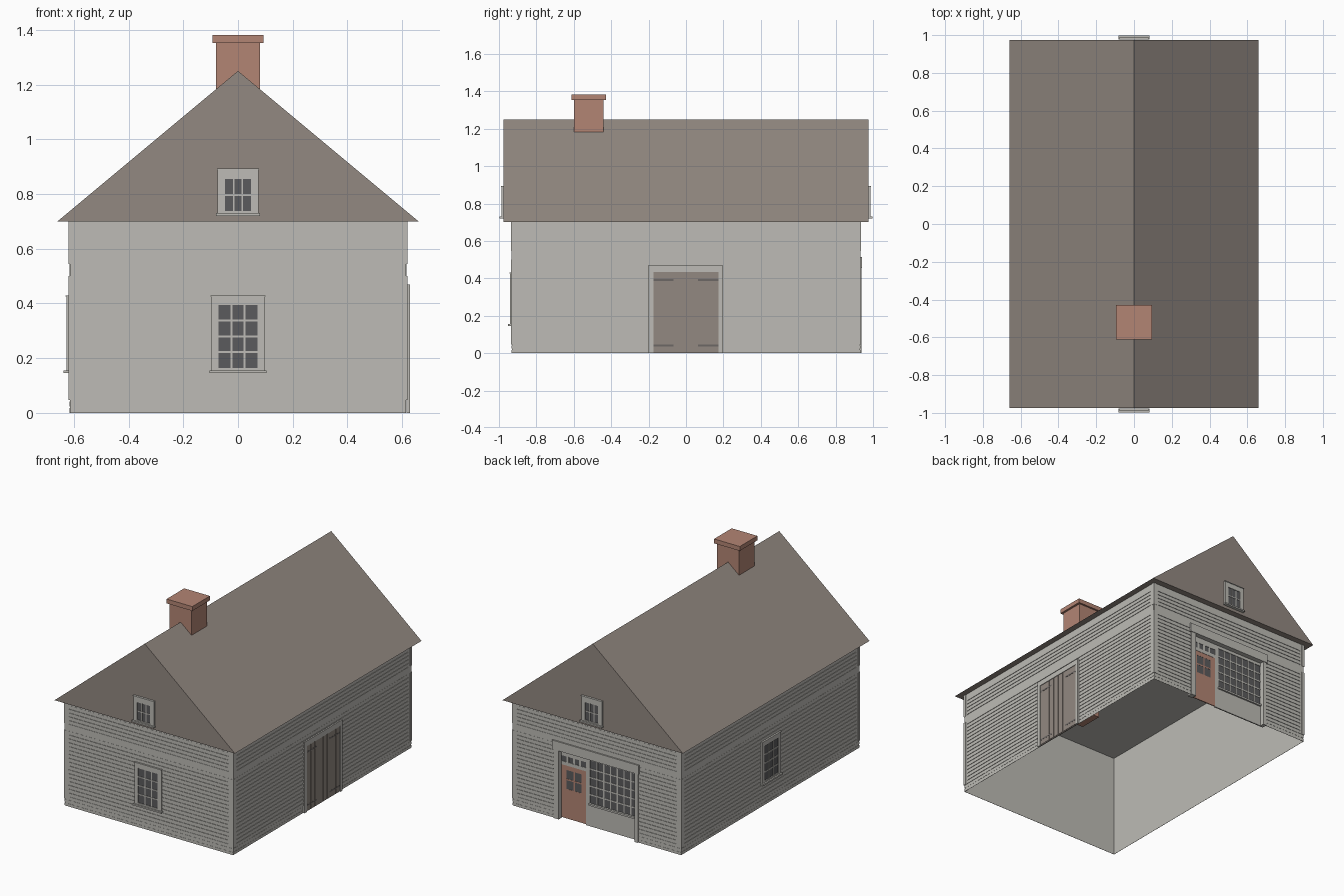
import bpy, bmesh, math
from mathutils import Matrix, Vector

cube = bpy.data.objects.get("Cube")
if cube:
    bpy.data.objects.remove(cube, do_unlink=True)


def material(name, rgb):
    m = bpy.data.materials.new(name)
    m.use_nodes = True
    m.diffuse_color = (*rgb, 1)
    m.node_tree.nodes["Principled BSDF"].inputs["Base Color"].default_value = (*rgb, 1)
    return m


GREY = material("grey paint", (0.51, 0.50, 0.465))
ROOF = material("brown shingle", (0.29, 0.25, 0.22))
BRICK = material("brick red", (0.45, 0.235, 0.175))
GLASS = material("dark glass", (0.105, 0.105, 0.11))
IRON = material("dark iron", (0.15, 0.135, 0.13))

# Half sizes of the wall shell
HX, HY, EAVE = 0.615, 0.93, 0.70
# Each wall: turn about z, distance from the centre, half width
WALLS = {"front": (0, HY, HX), "right": (90, HX, HY),
         "back": (180, HY, HX), "left": (270, HX, HY)}
# Shopfront opening: u0, u1, top
OPENING = {"back": (-0.287, 0.287, 0.465)}


def finish(name, bm, mat):
    bmesh.ops.recalc_face_normals(bm, faces=bm.faces)
    me = bpy.data.meshes.new(name)
    bm.to_mesh(me)
    bm.free()
    me.materials.append(mat)
    ob = bpy.data.objects.new(name, me)
    bpy.context.scene.collection.objects.link(ob)
    return ob


def add_box(bm, lo, hi, matrix=Matrix()):
    lo, hi = Vector(lo), Vector(hi)
    scale = Matrix.Diagonal((*(hi - lo), 1))
    bmesh.ops.create_cube(bm, size=1, matrix=matrix @ Matrix.Translation((lo + hi) / 2) @ scale)


def wall_matrix(wall, out=0):
    turn, dist, _ = WALLS[wall]
    return Matrix.Rotation(math.radians(turn), 4, 'Z') @ Matrix.Translation((0, -dist - out, 0))


def plates(name, wall, mat, depth, rects, out=0.0):
    """Boxes lying just clear of a wall; each rect is u0, u1, z0, z1."""
    bm = bmesh.new()
    for u0, u1, z0, z1 in rects:
        add_box(bm, (u0, -depth, z0), (u1, -0.0008, z1), wall_matrix(wall, out))
    return finish(name, bm, mat)


def border(u0, u1, z0, z1, side, top, bottom):
    return [(u0, u0 + side, z0, z1), (u1 - side, u1, z0, z1),
            (u0 + side, u1 - side, z1 - top, z1), (u0 + side, u1 - side, z0, z0 + bottom)]


def bars(u0, u1, z0, z1, cols, rows, w):
    """Glazing bars that divide a pane."""
    out = []
    for i in range(1, cols):
        u = u0 + (u1 - u0) * i / cols
        out.append((u - w / 2, u + w / 2, z0, z1))
    for j in range(1, rows):
        z = z0 + (z1 - z0) * j / rows
        out.append((u0, u1, z - w / 2, z + w / 2))
    return out


def around(wall, half, z0, z1):
    """A strip across the wall, split by an opening."""
    if wall not in OPENING or z0 >= OPENING[wall][2]:
        return [(-half, half, z0, z1)]
    a, b, top = OPENING[wall]
    rects = [(-half, a, z0, z1), (b, half, z0, z1)]
    if z1 > top:
        rects.append((a, b, top, z1))
    return rects


def siding(name, wall, half, z0, z1, rows, depth):
    """Horizontal boards with narrow shadow gaps."""
    pitch = (z1 - z0) / rows
    rects = []
    for i in range(rows):
        z = z0 + i * pitch
        rects += around(wall, half, z + 0.006, z + pitch)
    plates(name, wall, GREY, depth, rects)


def window(name, wall, half, z0, z1, pane, cols, rows, out=0.0):
    """Framed window with sill, head moulding and bars."""
    pu, pz0, pz1 = pane
    plates(name + "_glass", wall, GLASS, 0.007, [(-pu, pu, pz0, pz1)], out)
    plates(name + "_frame", wall, GREY, 0.012,
           border(-half, half, z0, z1, half - pu, z1 - pz1, pz0 - z0), out)
    plates(name + "_bars", wall, GREY, 0.010, bars(-pu, pu, pz0, pz1, cols, rows, 0.007), out)
    plates(name + "_sill", wall, GREY, 0.022,
           [(-half - 0.006, half + 0.006, z0 - 0.010, z0)], out)
    plates(name + "_head", wall, GREY, 0.015, [(-half - 0.002, half + 0.002, z1 - 0.005, z1)], out)


# Wall shell, open below, with a ceiling
TOP = EAVE - 0.001
bm = bmesh.new()
for wall, (_, _, half) in WALLS.items():
    for u0, u1, z0, z1 in around(wall, half, 0, TOP):
        quad = ((u0, z0), (u1, z0), (u1, z1), (u0, z1))
        bm.faces.new([bm.verts.new(wall_matrix(wall) @ Vector((u, 0, z))) for u, z in quad])
bm.faces.new([bm.verts.new((x, y, TOP)) for x, y in ((-HX, -HY), (HX, -HY), (HX, HY), (-HX, HY))])
bmesh.ops.remove_doubles(bm, verts=bm.verts, dist=0.0001)
finish("wall_shell", bm, GREY)

# Siding, trim and corner boards on every wall
for wall, (_, _, half) in WALLS.items():
    inner = half - 0.03
    siding(wall + "_base_siding", wall, half, -0.006, 0.042, 2, 0.002)
    siding(wall + "_lower_siding", wall, inner, 0.065, 0.50, 17, 0.004)
    siding(wall + "_upper_siding", wall, inner, 0.545, 0.67, 5, 0.004)
    trim = around(wall, half, 0.047, 0.065)
    trim += [(-half, half, 0.50, 0.545), (-half, half, 0.67, EAVE)]
    posts = []
    for s in (-1, 1):
        a, b = sorted((s * inner, s * (inner + 0.015)))
        c, d = sorted((s * (inner + 0.015), s * (half + 0.005)))
        for z0, z1 in ((0.065, 0.50), (0.545, 0.67)):
            trim.append((a, b, z0, z1))
        for z0, z1 in ((0.047, 0.50), (0.545, EAVE)):
            posts.append((c, d, z0, z1))
    plates(wall + "_trim", wall, GREY, 0.003, trim)
    plates(wall + "_corner_boards", wall, GREY, 0.005, posts)

# Solid gabled roof
RX, RY, RIDGE = 0.66, 0.975, 1.25
bm = bmesh.new()
gables = [[bm.verts.new(p) for p in ((-RX, y, EAVE), (RX, y, EAVE), (0, y, RIDGE))]
          for y in (-RY, RY)]
for a, b in ((0, 1), (1, 2), (2, 0)):
    bm.faces.new((gables[0][a], gables[0][b], gables[1][b], gables[1][a]))
for g in gables:
    bm.faces.new(g)
finish("roof", bm, ROOF)

# Chimney
bm = bmesh.new()
add_box(bm, (-0.08, -0.60, 0.585), (0.08, -0.44, 1.353))
add_box(bm, (-0.094, -0.612, 1.353), (0.094, -0.428, 1.382))
finish("chimney", bm, BRICK)

# Windows
for wall in ("front", "left"):
    window(wall + "_window", wall, 0.098, 0.155, 0.43, (0.072, 0.165, 0.395), 3, 4)
for wall in ("front", "back"):
    window(wall + "_gable_window", wall, 0.075, 0.73, 0.893, (0.047, 0.738, 0.855), 3, 2, RY - HY)

# Double plank door on the right wall
planks = []
for i in range(8):
    u = -0.175 + i * 0.0435
    planks.append((u + 0.0015, u + 0.042, 0.005, 0.435))
plates("plank_door_backing", "right", ROOF, 0.0065, [(-0.175, 0.173, 0, 0.435)])
plates("plank_door", "right", ROOF, 0.009, planks)
plates("plank_door_frame", "right", GREY, 0.013,
       [(-0.20, -0.175, 0, 0.47), (0.173, 0.195, 0, 0.47), (-0.175, 0.173, 0.435, 0.47)])
plates("door_hinges", "right", IRON, 0.010,
       [(u, u + 0.108, z, z + 0.010) for u in (-0.175, 0.065) for z in (0.035, 0.387)])

# Shopfront set back in its opening: jambs, head and cornice
BACK = -0.03
plates("shopfront_jambs", "back", GREY, 0.038,
       [(-0.312, -0.275, 0, 0.46), (0.28, 0.305, 0, 0.46)], BACK)
plates("shopfront_cornice", "back", GREY, 0.042, [(-0.322, 0.312, 0.455, 0.515)], BACK)
plates("shopfront_panels", "back", GREY, 0.009,
       [(-0.095, -0.065, 0, 0.455), (-0.065, 0.28, 0, 0.15), (-0.275, -0.095, 0.415, 0.455),
        (-0.065, 0.28, 0.435, 0.455), (-0.275, -0.095, 0.355, 0.378)], BACK)
plates("shop_window_sill", "back", GREY, 0.02, [(-0.07, 0.28, 0.14, 0.152)], BACK)
plates("shop_window_glass", "back", GLASS, 0.006, [(-0.065, 0.28, 0.152, 0.435)], BACK)
plates("shop_window_bars", "back", GREY, 0.008, bars(-0.065, 0.28, 0.152, 0.435, 7, 5, 0.009), BACK)

# Shop door with glazed top and transom
plates("shop_door_glass", "back", GLASS, 0.006,
       [(-0.275, -0.095, 0.378, 0.415), (-0.24, -0.125, 0.20, 0.325)], BACK)
plates("transom_bars", "back", GREY, 0.008, bars(-0.275, -0.095, 0.378, 0.415, 4, 1, 0.014), BACK)
plates("shop_door", "back", BRICK, 0.007,
       border(-0.275, -0.095, 0.005, 0.355, 0.035, 0.03, 0.195)
       + bars(-0.24, -0.125, 0.20, 0.325, 2, 2, 0.009), BACK)
